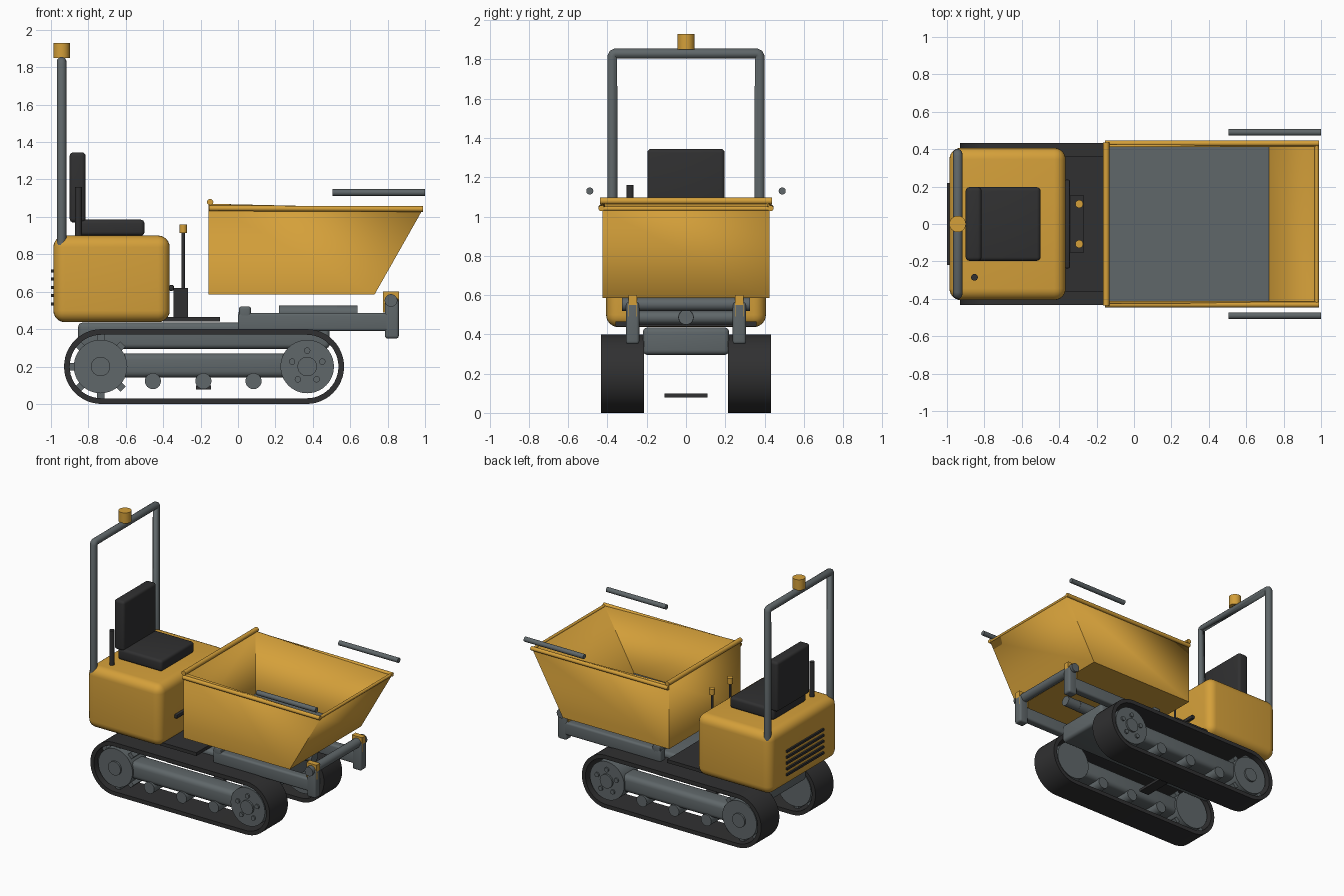
import bpy, bmesh, math
from mathutils import Vector, Matrix

if "Cube" in bpy.data.objects:
    bpy.data.objects.remove(bpy.data.objects["Cube"])


def material(name, rgb):
    m = bpy.data.materials.new(name)
    m.diffuse_color = (*rgb, 1)
    m.use_nodes = True
    m.node_tree.nodes["Principled BSDF"].inputs["Base Color"].default_value = m.diffuse_color
    return m


YELLOW = material("yellow paint", (0.66, 0.35, 0.042))
GREY = material("steel grey", (0.115, 0.135, 0.142))
BLACK = material("black rubber", (0.03, 0.03, 0.031))


def finish(name, bm, mat):
    me = bpy.data.meshes.new(name)
    bm.to_mesh(me)
    bm.free()
    me.materials.append(mat)
    ob = bpy.data.objects.new(name, me)
    bpy.context.collection.objects.link(ob)
    bpy.ops.object.select_all(action='DESELECT')
    ob.select_set(True)
    bpy.context.view_layer.objects.active = ob
    bpy.ops.object.shade_smooth_by_angle(angle=math.radians(32))
    return ob


def box(name, x, y, z, mat, bevel=0.0, segments=4):
    """Box from (min, max) ranges with optional rounded edges."""
    bm = bmesh.new()
    size = [r[1] - r[0] for r in (x, y, z)]
    mid = [(r[1] + r[0]) / 2 for r in (x, y, z)]
    bmesh.ops.create_cube(bm, size=1, matrix=Matrix.Translation(mid) @ Matrix.Diagonal((*size, 1)))
    if bevel:
        bmesh.ops.bevel(bm, geom=bm.edges[:], offset=bevel, segments=segments,
                        profile=0.5, affect='EDGES')
    return finish(name, bm, mat)


def rod(name, p, q, r, mat, sides=24):
    """Capped cylinder between two points."""
    p, q = Vector(p), Vector(q)
    d = q - p
    bm = bmesh.new()
    mtx = Matrix.Translation((p + q) / 2) @ d.to_track_quat('Z', 'Y').to_matrix().to_4x4()
    bmesh.ops.create_cone(bm, cap_ends=True, segments=sides, radius1=r, radius2=r,
                          depth=d.length, matrix=mtx)
    return finish(name, bm, mat)


def span(s, a, b):
    """Range a..b mirrored to side s."""
    return tuple(sorted((s * a, s * b)))


REAR, FRONT, AXLE = -0.735, 0.37, 0.2


def stadium(r, n=24):
    pts = []
    for cx, start in ((FRONT - 0.003, -90), (REAR + 0.005, 90)):
        for i in range(n + 1):
            a = math.radians(start + 180 * i / n)
            pts.append((cx + r * math.cos(a), AXLE + r * math.sin(a)))
    return pts


def track_belt(name, y0, y1):
    bm = bmesh.new()
    loops = [[bm.verts.new((x, y, z)) for x, z in stadium(r)]
             for r, y in ((0.2, y0), (0.2, y1), (0.17, y1), (0.17, y0))]
    n = len(loops[0])
    for k in range(4):
        a, b = loops[k], loops[(k + 1) % 4]
        for i in range(n):
            j = (i + 1) % n
            bm.faces.new((a[i], a[j], b[j], b[i]))
    bmesh.ops.recalc_face_normals(bm, faces=bm.faces[:])
    finish(name, bm, BLACK)


# Undercarriage, one track on each side
for s, side in ((-1, "right"), (1, "left")):
    track_belt(side + "_track", *span(s, 0.215, 0.432))
    box(side + "_track_frame", (-0.64, 0.28), span(s, 0.25, 0.40), (0.14, 0.27), GREY, 0.035)
    for cx, part in ((REAR, "sprocket"), (FRONT, "idler")):
        rod(f"{side}_{part}", (cx, s * 0.235, AXLE), (cx, s * 0.412, AXLE), 0.143, GREY, 40)
        rod(f"{side}_{part}_hub", (cx, s * 0.41, AXLE), (cx, s * 0.426, AXLE), 0.052, GREY)
    for i in range(8):      # sprocket teeth
        a = i * math.pi / 4
        u = Vector((math.cos(a), 0, math.sin(a)))
        c = Vector((REAR, s * 0.325, AXLE)) + u * 0.15
        tooth = box(f"{side}_sprocket_tooth_{i}", (-0.02, 0.02), (-0.06, 0.06), (-0.02, 0.02), GREY)
        tooth.location = c
        tooth.rotation_euler = (0, -a, 0)
    for i in range(5):      # idler bolts
        a = math.radians(90 - 54 - 18 + 72 * i)
        x, z = FRONT + 0.085 * math.cos(a), AXLE + 0.085 * math.sin(a)
        rod(f"{side}_idler_bolt_{i}", (x, s * 0.41, z), (x, s * 0.423, z), 0.017, GREY, 12)
    for i, x in enumerate((-0.455, -0.185, 0.083)):
        rod(f"{side}_roller_{i}", (x, s * 0.24, 0.122), (x, s * 0.41, 0.122), 0.043, GREY)

# Chassis, floor and lower step plate
box("chassis", (-0.855, 0.49), (-0.22, 0.22), (0.295, 0.435), GREY, 0.025)
box("floor_plate", (-0.40, -0.095), (-0.36, 0.36), (0.44, 0.465), BLACK)
box("lower_plate", (-0.225, -0.145), (-0.11, 0.11), (0.078, 0.098), BLACK)

# Engine body with rear grille
box("engine_body", (-0.987, -0.365), (-0.407, 0.407), (0.437, 0.90), YELLOW, 0.062, 6)
for i in range(5):
    z = 0.535 + 0.044 * i
    box(f"grille_slat_{i}", (-1.0, -0.97), (-0.22, 0.22), (z - 0.008, z + 0.008), BLACK)

# Seat and side lever
box("seat_cushion", (-0.87, -0.50), (-0.197, 0.197), (0.90, 0.985), BLACK, 0.02)
box("seat_back", (-0.90, -0.815), (-0.197, 0.197), (0.97, 1.345), BLACK, 0.02)
rod("side_lever", (-0.853, -0.285, 0.88), (-0.853, -0.285, 1.16), 0.018, BLACK)

# Control console with two levers
box("console", (-0.345, -0.267), (-0.152, 0.152), (0.46, 0.62), BLACK)
box("console_bar", (-0.37, -0.342), (-0.237, 0.237), (0.605, 0.635), BLACK, 0.008, 2)
for s, side in ((-1, "right"), (1, "left")):
    rod(side + "_control_lever", (-0.293, s * 0.107, 0.61), (-0.293, s * 0.107, 0.93), 0.009, BLACK, 12)
    rod(side + "_lever_knob", (-0.293, s * 0.107, 0.915), (-0.293, s * 0.107, 0.96), 0.021, YELLOW)

# Roll bar as a bent tube, beacon on top
cu = bpy.data.curves.new("roll_bar", 'CURVE')
cu.dimensions = '3D'
cu.bevel_depth = 0.026
cu.bevel_resolution = 5
cu.use_fill_caps = True
path = [(-0.375, 0.85), (-0.375, 1.815), (-0.37, 1.826), (-0.36, 1.83)]
path += [(-y, z) for y, z in reversed(path)]
sp = cu.splines.new('POLY')
sp.points.add(len(path) - 1)
for pt, (y, z) in zip(sp.points, path):
    pt.co = (-0.943, y, z, 1)
cu.materials.append(GREY)
bpy.context.collection.objects.link(bpy.data.objects.new("roll_bar", cu))
rod("beacon", (-0.943, 0, 1.85), (-0.943, 0, 1.93), 0.044, YELLOW, 32)

# Tipping skip: open shell with a sloped front
profile = [(-0.157, 1.07), (-0.157, 0.585), (0.73, 0.585), (0.985, 1.035)]
bm = bmesh.new()
v = [bm.verts.new((x, y, z)) for y in (-0.426, 0.426) for x, z in profile]
for f in ((0, 1, 2, 3), (7, 6, 5, 4), (1, 0, 4, 5), (2, 1, 5, 6), (3, 2, 6, 7)):
    bm.faces.new([v[i] for i in f])
skip = finish("skip", bm, YELLOW)
sol = skip.modifiers.new("wall", 'SOLIDIFY')
sol.thickness = 0.015
sol.offset = -1
sol.use_even_offset = True
box("skip_floor", (-0.143, 0.722), (-0.412, 0.412), (0.597, 0.603), GREY)
rod("skip_rear_rim", (-0.149, -0.437, 1.079), (-0.149, 0.437, 1.079), 0.017, YELLOW)
rod("skip_front_rim", (0.977, -0.43, 1.04), (0.977, 0.43, 1.04), 0.011, YELLOW)

# Skip rims, floating side handles, tipping frame
for s, side in ((-1, "right"), (1, "left")):
    rod(side + "_skip_rim", (-0.155, s * 0.431, 1.046), (0.988, s * 0.431, 1.042), 0.015, YELLOW)
    rod(side + "_handle", (0.505, s * 0.49, 1.13), (1.0, s * 0.49, 1.13), 0.018, GREY)
    box(side + "_rail", (0.0, 0.82), span(s, 0.24, 0.305), (0.39, 0.487), GREY, 0.015)
    box(side + "_upright", (0.785, 0.86), span(s, 0.238, 0.306), (0.35, 0.565), GREY, 0.015)
    box(side + "_pivot_bracket", (0.775, 0.86), span(s, 0.25, 0.293), (0.49, 0.60), YELLOW)
    box(side + "_rail_block", (0.005, 0.07), span(s, 0.24, 0.305), (0.45, 0.522), GREY, 0.015)
rod("front_pivot_tube", (0.818, -0.325, 0.553), (0.818, 0.325, 0.553), 0.034, GREY)
rod("rear_cross_tube", (0.037, -0.30, 0.485), (0.037, 0.30, 0.485), 0.034, GREY)

# Hydraulic ram under the skip
rod("ram_barrel", (0.22, 0, 0.487), (0.53, 0, 0.487), 0.04, GREY)
rod("ram_head", (0.52, 0, 0.487), (0.64, 0, 0.487), 0.038, GREY)
